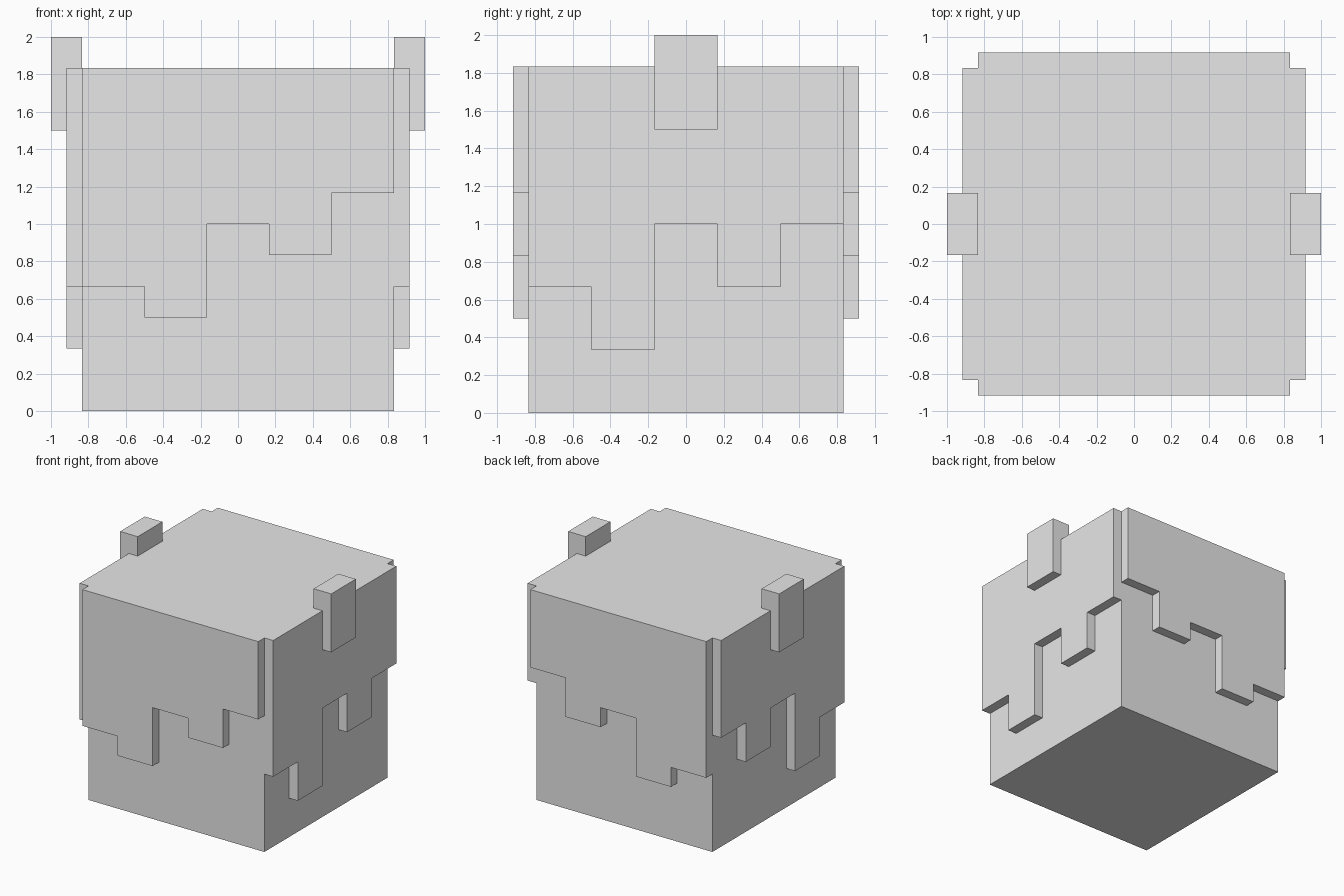
import bpy, bmesh
from math import pi
from mathutils import Matrix, Vector

if "Cube" in bpy.data.objects:
    bpy.data.objects.remove(bpy.data.objects["Cube"], do_unlink=True)

U = 1 / 12           # one grid unit of the blocky style
HALF = 10 * U        # half width of the core block
TOP = 22 * U         # height of the core block

grey = bpy.data.materials.new("light grey")
grey.use_nodes = True
grey.diffuse_color = (0.8, 0.8, 0.8, 1)
grey.node_tree.nodes["Principled BSDF"].inputs["Base Color"].default_value = grey.diffuse_color


def finish(name, bm):
    bmesh.ops.recalc_face_normals(bm, faces=bm.faces)
    mesh = bpy.data.meshes.new(name)
    bm.to_mesh(mesh)
    bm.free()
    mesh.materials.append(grey)
    obj = bpy.data.objects.new(name, mesh)
    bpy.context.collection.objects.link(obj)
    return obj


def box(name, low, high):
    low, high = Vector(low), Vector(high)
    bm = bmesh.new()
    bmesh.ops.create_cube(bm, size=1, matrix=Matrix.Translation((low + high) / 2)
                          @ Matrix.Diagonal(high - low).to_4x4())
    return finish(name, bm)


def drip_panel(name, ends, turn, flip):
    """Thin slab with a stepped lower edge; ends are the column heights in grid units."""
    outline = [(HALF, TOP), (-HALF, TOP)]
    for i, end in enumerate(ends):
        left = -HALF + 4 * U * i
        outline += [(left, end * U), (left + 4 * U, end * U)]
    bm = bmesh.new()
    face = bm.faces.new([bm.verts.new((x, -HALF, z)) for x, z in outline])
    side = bmesh.ops.extrude_face_region(bm, geom=[face])["geom"]
    bmesh.ops.translate(bm, vec=(0, -U, 0),
                        verts=[v for v in side if isinstance(v, bmesh.types.BMVert)])
    mirror = Matrix.Scale(-1 if flip else 1, 4, (0, 1, 0))
    if turn:
        mirror = Matrix.Scale(-1 if flip else 1, 4, (1, 0, 0))
    bmesh.ops.transform(bm, matrix=mirror @ Matrix.Rotation(turn, 4, "Z"), verts=bm.verts)
    return finish(name, bm)


# Core block
box("core_block", (-HALF, -HALF, 0), (HALF, HALF, TOP))

# Stepped panels, mirrored front to back and side to side
front_ends = (8, 6, 12, 10, 14)
side_ends = (8, 4, 12, 8, 12)
drip_panel("front_panel", front_ends, 0, False)
drip_panel("back_panel", front_ends, 0, True)
drip_panel("left_panel", side_ends, pi / 2, False)
drip_panel("right_panel", side_ends, pi / 2, True)

# Ears straddling the upper side edges
for name, s in (("left_ear", 1), ("right_ear", -1)):
    a, b = sorted((s * HALF, s * 12 * U))
    box(name, (a, -2 * U, 18 * U), (b, 2 * U, 24 * U))
